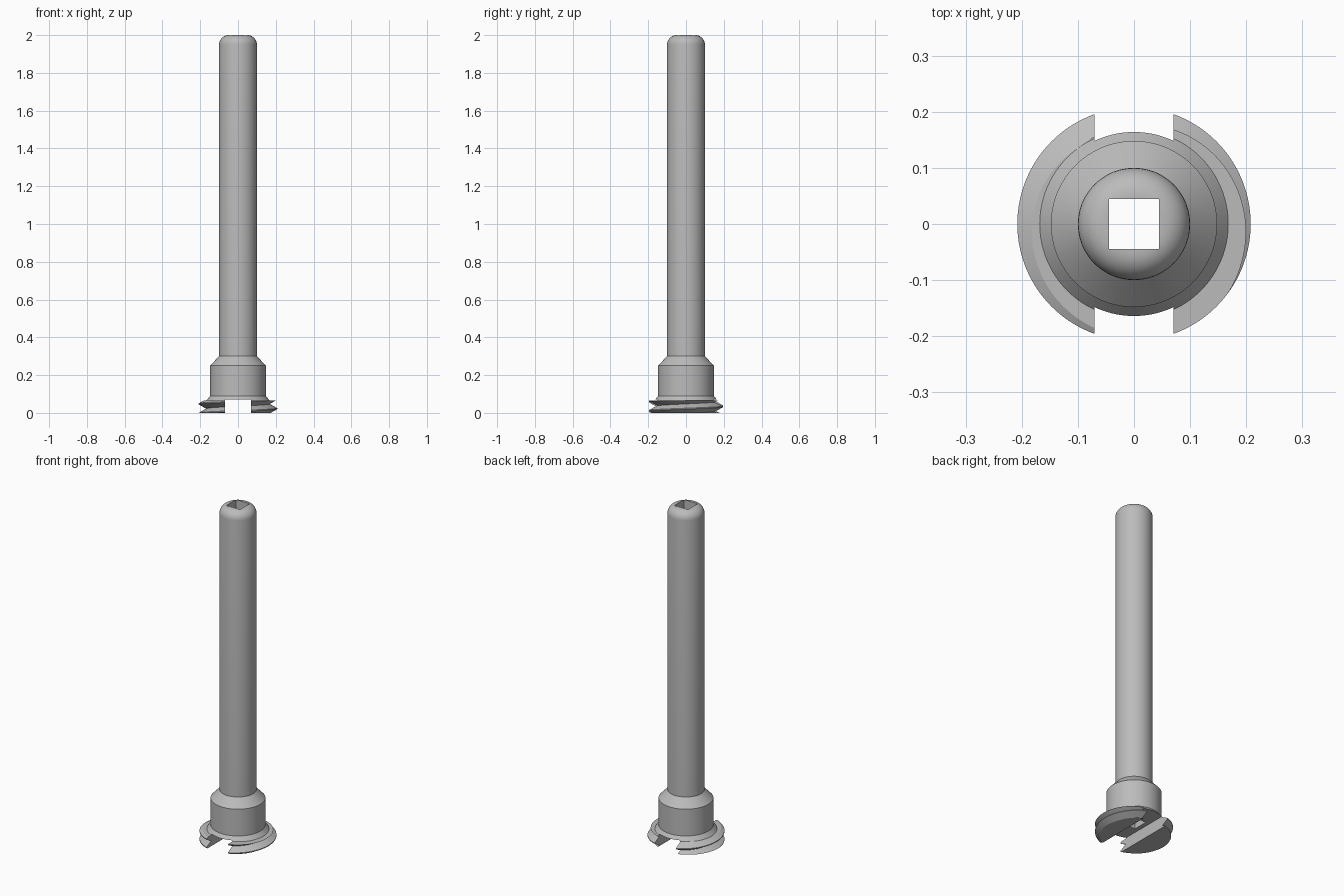
import bpy, bmesh, math

cube = bpy.data.objects.get("Cube")
if cube:
    bpy.data.objects.remove(cube, do_unlink=True)

SEGS, PITCH, THREAD_TOP = 128, 0.05, 0.065
ROOT, CREST, CREST_Z = 0.168, 0.208, 0.01

steel = bpy.data.materials.new("grey steel")
steel.use_nodes = True
steel.diffuse_color = (0.5, 0.5, 0.5, 1)
steel.node_tree.nodes["Principled BSDF"].inputs["Base Color"].default_value = (0.5, 0.5, 0.5, 1)


def thread_radius(turn, z):
    """V-shaped ridge that climbs one pitch per turn, with a narrow flat crest."""
    phase = ((z - CREST_Z) / PITCH - turn) % 1.0
    distance = min(phase, 1 - phase) * 2
    return ROOT + (CREST - ROOT) * min(1, (1 - distance) / 0.9)


def thread_point(turn, phase):
    z = min(max(CREST_Z + (turn + phase) * PITCH, 0), THREAD_TOP)
    return thread_radius(turn, z), z


# Rows of the turned body: thread rows follow the helix, the rest are plain rings
phases = sorted(k + p for k in range(-3, 4) for p in (-0.05, 0.05, 0.5))
rings = [(ROOT, THREAD_TOP), (0.148, 0.09), (0.148, 0.25), (0.1, 0.3)]
rings += [(0.05 + 0.05 * math.cos(a * math.pi / 16), 1.95 + 0.05 * math.sin(a * math.pi / 16))
          for a in range(9)]
rings.append((0, 2))


def column(turn):
    return [(0, 0)] + [thread_point(turn, p) for p in phases] + rings


bm = bmesh.new()
columns = []
for i in range(SEGS + 1):
    turn = i / SEGS
    angle = 2 * math.pi * turn - math.pi / 2
    columns.append([bm.verts.new((r * math.cos(angle), r * math.sin(angle), z))
                    for r, z in column(turn)])
for a, b in zip(columns, columns[1:]):
    for j in range(len(a) - 1):
        bm.faces.new((a[j], b[j], b[j + 1], a[j + 1]))
bmesh.ops.remove_doubles(bm, verts=bm.verts, dist=1e-5)
bmesh.ops.dissolve_degenerate(bm, edges=bm.edges, dist=1e-5)
bmesh.ops.recalc_face_normals(bm, faces=bm.faces)
mesh = bpy.data.meshes.new("threaded_shaft")
bm.to_mesh(mesh)
bm.free()
shaft = bpy.data.objects.new("threaded_shaft", mesh)
bpy.context.collection.objects.link(shaft)
mesh.materials.append(steel)


def cut_box(name, size, z):
    """Subtract a box centred on the axis."""
    bpy.ops.mesh.primitive_cube_add(size=1, location=(0, 0, z))
    cutter = bpy.context.object
    cutter.name, cutter.scale, cutter.hide_render = name, size, True
    cutter.data.materials.append(steel)
    bpy.context.view_layer.update()
    mod = shaft.modifiers.new(name, "BOOLEAN")
    mod.operation, mod.solver, mod.object = "DIFFERENCE", "EXACT", cutter
    bpy.context.view_layer.objects.active = shaft
    bpy.ops.object.modifier_apply(modifier=name)
    bpy.data.objects.remove(cutter, do_unlink=True)


# Slot across the foot and square bore through the whole length
cut_box("foot_slot", (0.14, 1, 0.14), 0)
cut_box("square_bore", (0.09, 0.09, 3), 1)

bpy.ops.object.select_all(action="DESELECT")
shaft.select_set(True)
bpy.context.view_layer.objects.active = shaft
bpy.ops.object.shade_smooth_by_angle(angle=math.radians(25))
